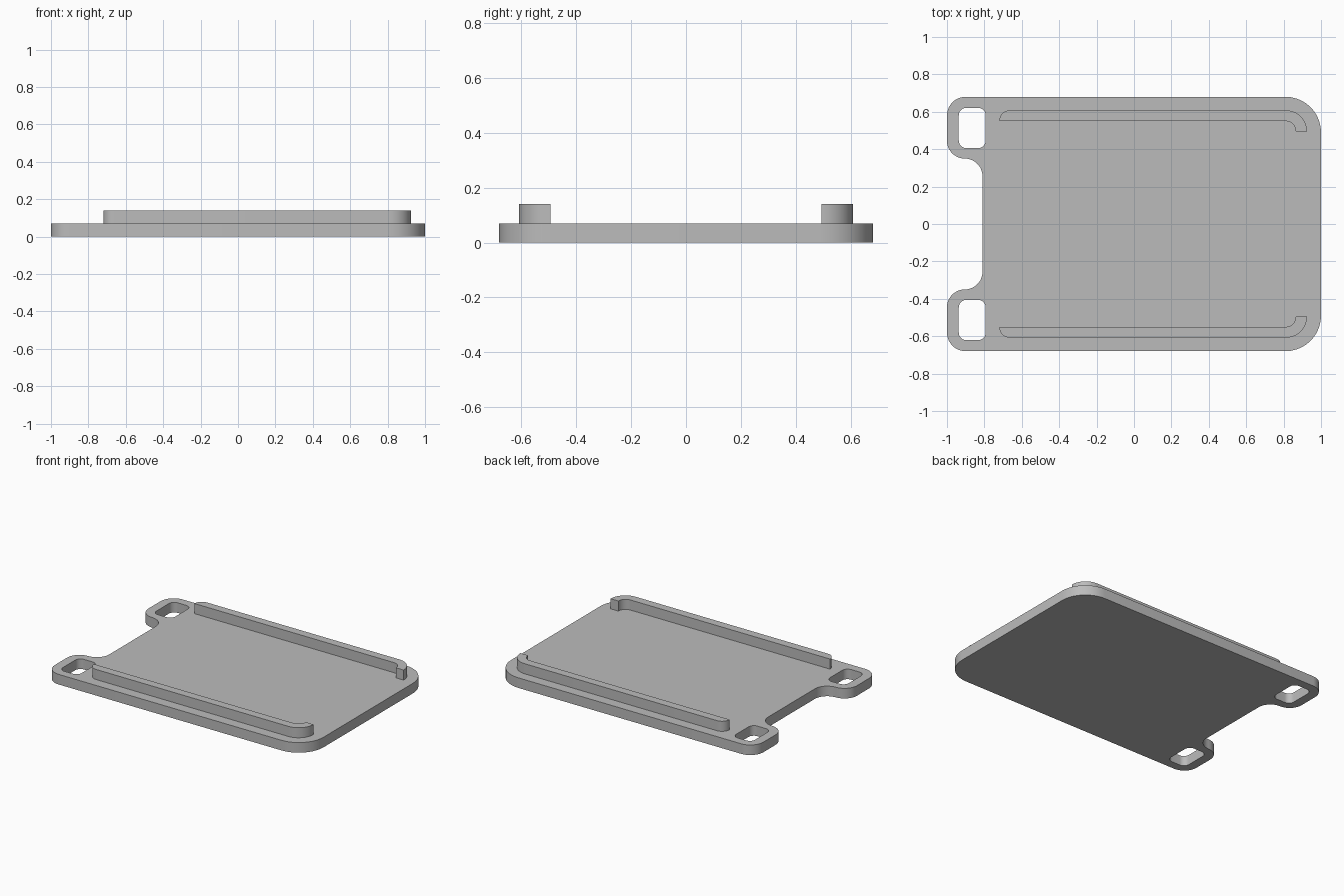
import bpy
import bmesh
from math import sin, cos, pi, radians
from mathutils import Vector

if "Cube" in bpy.data.objects:
    bpy.data.objects.remove(bpy.data.objects["Cube"], do_unlink=True)

PLATE_TOP = 0.07
RAIL_TOP = 0.14

# One grey material
grey = bpy.data.materials.new("matte grey")
grey.use_nodes = True
colour = (0.5, 0.5, 0.5, 1)
grey.diffuse_color = colour
grey.node_tree.nodes["Principled BSDF"].inputs["Base Color"].default_value = colour


def rounded(corners, steps=10):
    """Round the square corners of an outline given as (x, y, radius)."""
    points = []
    for i, (x, y, r) in enumerate(corners):
        p = Vector((x, y))
        if r == 0:
            points.append(p)
            continue
        before = (Vector(corners[i - 1][:2]) - p).normalized()
        after = (Vector(corners[(i + 1) % len(corners)][:2]) - p).normalized()
        centre = p + (before + after) * r
        for k in range(steps + 1):
            a = pi / 2 * k / steps
            points.append(centre - after * r * cos(a) - before * r * sin(a))
    return points


def mirrored(corners):
    """Mirror an outline front to back."""
    return [(x, -y, r) for x, y, r in reversed(corners)]


def slab(name, corners, bottom, top):
    """Extrude a rounded outline between two heights."""
    bm = bmesh.new()
    face = bm.faces.new([bm.verts.new((p.x, p.y, bottom)) for p in rounded(corners)])
    grown = bmesh.ops.extrude_face_region(bm, geom=[face])
    verts = [g for g in grown["geom"] if isinstance(g, bmesh.types.BMVert)]
    bmesh.ops.translate(bm, verts=verts, vec=(0, 0, top - bottom))
    bmesh.ops.recalc_face_normals(bm, faces=bm.faces)
    mesh = bpy.data.meshes.new(name)
    bm.to_mesh(mesh)
    bm.free()
    mesh.materials.append(grey)
    obj = bpy.data.objects.new(name, mesh)
    bpy.context.collection.objects.link(obj)
    return obj


def select(obj):
    bpy.ops.object.select_all(action="DESELECT")
    obj.select_set(True)
    bpy.context.view_layer.objects.active = obj


# Base plate with two tabs on the right-hand end
half = [(1, 0.68, 0.19), (-1, 0.68, 0.1), (-1, 0.35, 0.095), (-0.81, 0.35, 0.095)]
plate = slab("base_plate", half + mirrored(half), 0, PLATE_TOP)

# Strap slots through the tabs
slot = [(-0.937, 0.406, 0.04), (-0.793, 0.406, 0.04),
        (-0.793, 0.621, 0.04), (-0.937, 0.621, 0.04)]
for side, outline in (("back", slot), ("front", mirrored(slot))):
    cutter = slab(side + "_slot_cutter", outline, -0.1, 0.2)
    cutter.hide_render = True
    cut = plate.modifiers.new(side + " slot", "BOOLEAN")
    cut.operation = "DIFFERENCE"
    cut.solver = "EXACT"
    cut.object = cutter
    select(plate)
    bpy.ops.object.modifier_apply(modifier=cut.name)
    bpy.data.objects.remove(cutter, do_unlink=True)

# Raised rails, hooked inward at the left-hand end
rail = [(-0.72, 0.55, 0), (-0.72, 0.608, 0.057), (0.925, 0.608, 0.112),
        (0.925, 0.494, 0), (0.865, 0.494, 0), (0.865, 0.55, 0.054)]
rails = [slab("back_rail", rail, PLATE_TOP, RAIL_TOP),
         slab("front_rail", mirrored(rail), PLATE_TOP, RAIL_TOP)]

# Smooth the rounded corners, keep the rims crisp
for obj in [plate] + rails:
    select(obj)
    bpy.ops.object.shade_smooth_by_angle(angle=radians(30))
